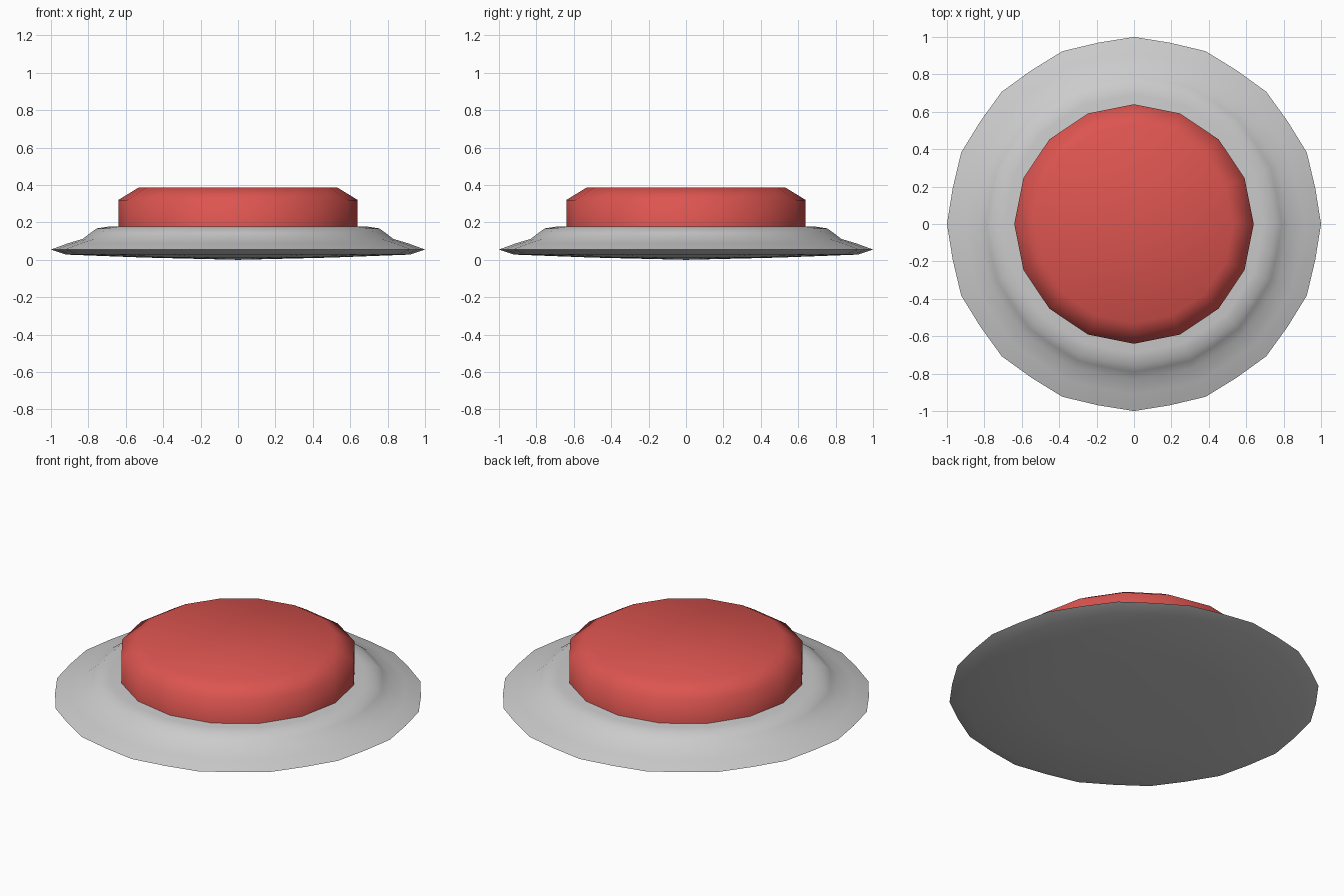
import bpy, bmesh, math

if "Cube" in bpy.data.objects:
    bpy.data.objects.remove(bpy.data.objects["Cube"])


def material(name, rgb):
    m = bpy.data.materials.new(name)
    m.use_nodes = True
    m.diffuse_color = (*rgb, 1)
    m.node_tree.nodes["Principled BSDF"].inputs["Base Color"].default_value = (*rgb, 1)
    return m


def lathe(name, profile, sides, mat, dent, sharp):
    """Spin (radius, height) points; every second spoke is scaled by dent."""
    bm = bmesh.new()
    rings = []
    for r, z in profile:
        if r == 0:
            rings.append([bm.verts.new((0, 0, z))] * sides)
            continue
        ring = []
        for i in range(sides):
            a = math.tau * i / sides
            s = r * (dent if i % 2 else 1)
            ring.append(bm.verts.new((s * math.cos(a), s * math.sin(a), z)))
        rings.append(ring)
    for low, high in zip(rings, rings[1:]):
        for i in range(sides):
            j = (i + 1) % sides
            corners = dict.fromkeys((low[i], low[j], high[j], high[i]))
            bm.faces.new(list(corners))
    # Close an open top with one flat cap
    if profile[-1][0] > 0:
        bm.faces.new(rings[-1])
    bmesh.ops.recalc_face_normals(bm, faces=bm.faces)
    mesh = bpy.data.meshes.new(name)
    bm.to_mesh(mesh)
    bm.free()
    mesh.materials.append(mat)
    obj = bpy.data.objects.new(name, mesh)
    bpy.context.collection.objects.link(obj)
    bpy.ops.object.select_all(action="DESELECT")
    obj.select_set(True)
    bpy.context.view_layer.objects.active = obj
    bpy.ops.object.shade_smooth_by_angle(angle=math.radians(sharp))
    return obj


grey = material("light_grey", (0.6, 0.6, 0.6))
red = material("button_red", (0.72, 0.09, 0.08))

# Flared base plate with a shallow domed underside
lathe("base_plate",
      [(0, 0), (0.5, 0.012), (0.92, 0.028), (1, 0.055), (0.97, 0.066),
       (0.91, 0.088), (0.83, 0.112), (0.79, 0.143), (0.755, 0.168),
       (0.69, 0.178), (0, 0.178)],
      32, grey, 0.988, 60)

# Push button with a chamfered top edge
lathe("push_button",
      [(0, 0.15), (0.64, 0.15), (0.64, 0.32), (0.53, 0.387)],
      16, red, 1, 80)
